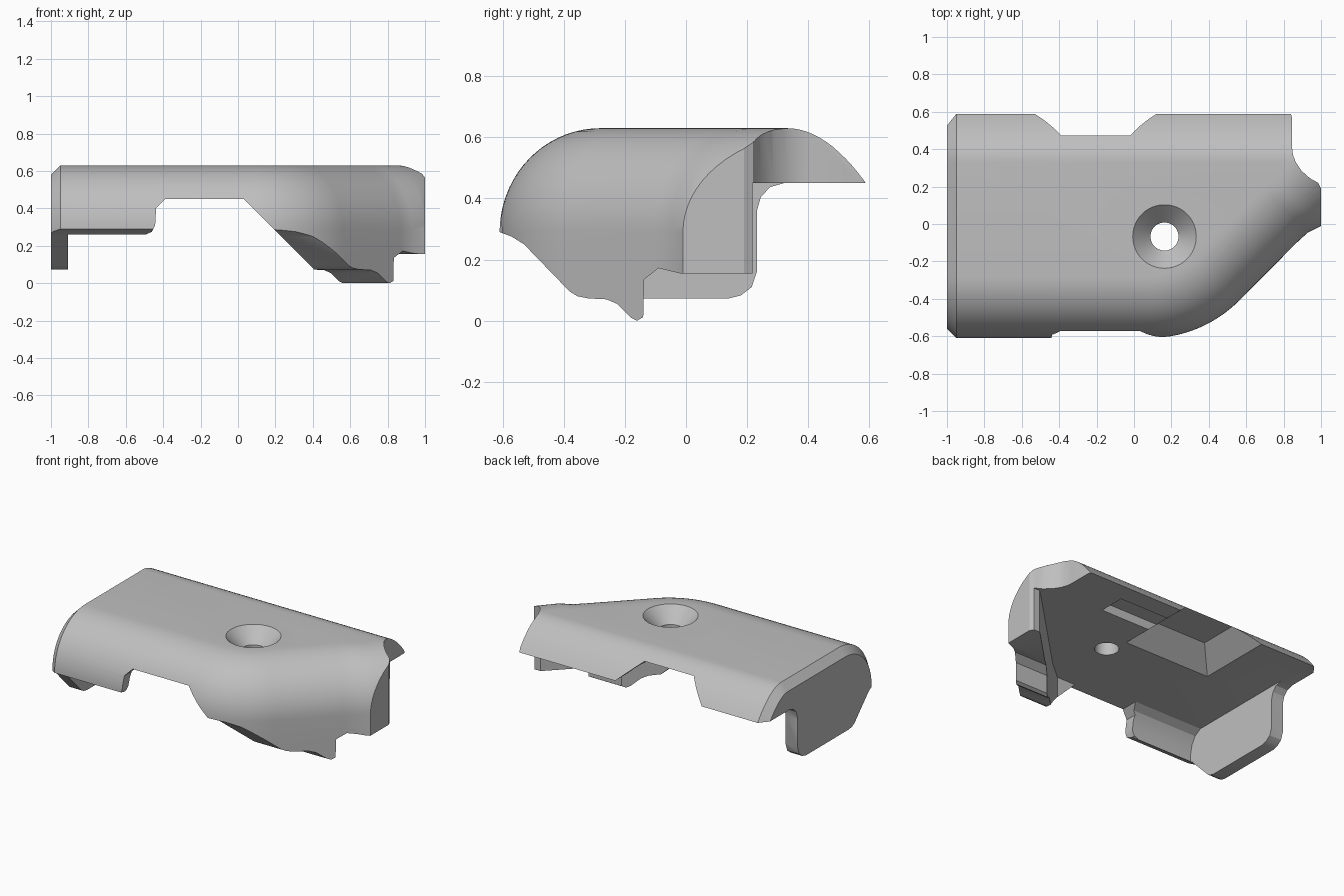
import bpy, bmesh
from math import sin, cos, pi, sqrt, radians

cube = bpy.data.objects.get("Cube")
if cube:
    bpy.data.objects.remove(cube)

grey = bpy.data.materials.new("neutral_grey")
grey.use_nodes = True
tone = (0.52, 0.52, 0.52, 1)
grey.diffuse_color = tone
grey.node_tree.nodes["Principled BSDF"].inputs["Base Color"].default_value = tone


def finish(name, bm):
    bmesh.ops.recalc_face_normals(bm, faces=bm.faces)
    mesh = bpy.data.meshes.new(name)
    bm.to_mesh(mesh)
    bm.free()
    mesh.materials.append(grey)
    ob = bpy.data.objects.new(name, mesh)
    bpy.context.collection.objects.link(ob)
    return ob


def loft(name, rings):
    """Closed solid through rings of equal length."""
    bm = bmesh.new()
    rows = [[bm.verts.new(p) for p in ring] for ring in rings]
    n = len(rows[0])
    for a, b in zip(rows, rows[1:]):
        for i in range(n):
            j = (i + 1) % n
            bm.faces.new((a[i], a[j], b[j], b[i]))
    bm.faces.new(rows[0])
    bm.faces.new(rows[-1])
    return finish(name, bm)


def prism(name, pts, axis, lo, hi):
    """Extrude a 2D outline along one axis."""
    place = {"x": lambda p, t: (t, p[0], p[1]),
             "y": lambda p, t: (p[0], t, p[1]),
             "z": lambda p, t: (p[0], p[1], t)}[axis]
    return loft(name, [[place(p, t) for p in pts] for t in (lo, hi)])


# Outer shell: rounded front that bends 45 degrees, sloping back, bevelled end
LOW, TOP, ROUND, BEVEL = 0.29, 0.63, 0.33, 0.05
DIAG = 0.97
path = [((-0.95, -0.61), 0)]
R, START = 0.68, 0.08
for i in range(17):
    a = pi / 4 * i / 16
    path.append(((START + R * sin(a), -0.61 + R * (1 - cos(a))), a))
path += [((0.87, -0.1), pi / 4), ((0.93, -0.045), pi / 4), ((1.0, -0.01), pi / 4)]


def back_y(z):
    return min(0.61 - 1.08 * (z - 0.45), 0.33 + 0.61 * sqrt(max(TOP - z, 0)))


STEPS = 18
levels = [(-0.1, 0, 0)]
for i in range(STEPS + 1):
    t = pi / 2 * i / STEPS
    levels.append((LOW + (TOP - LOW) * sin(t), ROUND * (1 - cos(t)), t))

bm = bmesh.new()
rows = []
for z, d, t in levels:
    yb = back_y(z)
    tilt = pi / 4 if z < 0.57 else pi / 4 + pi / 4 * (z - 0.57) / 0.06
    ring = [(-1, yb - BEVEL * cos(tilt), z - BEVEL * sin(tilt)),
            (-1, -0.61 + d + BEVEL * cos(t), z - BEVEL * sin(t))]
    ring += [(p[0] - d * sin(a), p[1] + d * cos(a), z) for p, a in path]
    ring += [(yb + DIAG - d * sqrt(2), yb, z), (-0.95, yb, z)]
    rows.append([bm.verts.new(p) for p in ring])
for a, b in zip(rows, rows[1:]):
    for i in range(len(a)):
        j = (i + 1) % len(a)
        bm.faces.new((a[i], a[j], b[j], b[i]))
for row in (rows[0], rows[-1]):
    bm.faces.new((row[0], row[1], row[2], row[-1]))
    bm.faces.new(row[2:])
cover = finish("cover_shell", bm)

cutters = []

# Plan outline of the nose and rear corner
cutters.append(prism("nose_outline_cutter", [
    (1, -0.9), (1, 0.19), (0.985, 0.22), (0.94, 0.245), (0.895, 0.285), (0.865, 0.33),
    (0.85, 0.37), (0.845, 0.41), (0.845, 0.57), (0.835, 0.6), (0.815, 0.615),
    (0.8, 0.9), (2.5, 0.9), (2.5, -0.9)], "z", -0.5, 1))

# Hanging end plate
cutters.append(prism("end_plate_cutter", [
    (-0.9, 0.29), (-0.61, 0.29), (-0.57, 0.275), (-0.53, 0.25), (-0.38, 0.095),
    (-0.355, 0.08), (-0.32, 0.073), (0.14, 0.073), (0.18, 0.083), (0.215, 0.11),
    (0.232, 0.16), (0.232, 0.36), (0.245, 0.405), (0.275, 0.437), (0.32, 0.45),
    (1.5, 0.45), (1.5, -0.4), (-0.9, -0.4)], "x", -1.3, -0.91))

# Hollow behind the front skirt
cutters.append(prism("skirt_hollow_cutter", [
    (-0.545, -0.4), (-0.545, 0.3), (-0.53, 0.37), (-0.5, 0.42), (-0.45, 0.45),
    (1.5, 0.45), (1.5, -0.4)], "x", -0.91, 0.05))

# Hollow behind the slanted wall
cutters.append(prism("wall_hollow_cutter", [
    (0, 1.5), (0, -0.53), (0.17, -0.53), (0.3, -0.42), (0.91, 0.19), (0.94, 0.218),
    (2.4, 0.218), (2.4, 1.5)], "z", -0.4, 0.45))

# Opening in the front between skirt and wall
cutters.append(prism("front_opening_cutter", [
    (-0.5, -0.4), (-0.49, 0.262), (-0.46, 0.275), (-0.443, 0.31), (-0.438, 0.4),
    (-0.39, 0.45), (0.03, 0.45), (0.405, 0.075), (0.405, -0.4)], "y", -1.2, 1.2))

# Lower edge of the skirt, wall and nose
cutters.append(prism("lower_edge_cutter", [
    (-1, 0.29), (-0.61, 0.29), (-0.57, 0.275), (-0.53, 0.25), (-0.38, 0.095),
    (-0.355, 0.08), (-0.32, 0.073), (-0.26, 0.07), (-0.225, 0.055), (-0.18, 0.01),
    (-0.16, 0), (-0.14, 0.012), (-0.137, 0.135), (-0.09, 0.172), (-0.02, 0.155),
    (0.6, 0.155), (0.6, -0.5), (-1, -0.5)], "x", -0.91, 2.6))

# Sloping pocket in the back of the underside
rings = []
for z in (0.4, 0.575):
    s = 1.12 * (z - 0.45)
    x0, x1, y0 = -0.53 + s, 0.12 - s, 0.07 + s
    rings.append([(x0, y0, z), (x1, y0, z), (x1, 1.2, z), (x0, 1.2, z)])
cutters.append(loft("pocket_cutter", rings))

# Shallow slot beside the pocket
cutters.append(prism("slot_cutter", [
    (0, 0.28), (0.49, 0.28), (0.49, 0.46), (0, 0.46)], "z", 0.38, 0.51))

# Countersunk screw hole
rings = []
for z, r in ((0.3, 0.075), (0.535, 0.075), (TOP, 0.17), (0.73, 0.27)):
    rings.append([(0.163 + r * cos(2 * pi * k / 48), -0.067 + r * sin(2 * pi * k / 48), z)
                  for k in range(48)])
cutters.append(loft("screw_hole_cutter", rings))

# Apply every cut, then remove the helpers
bpy.ops.object.select_all(action="DESELECT")
bpy.context.view_layer.objects.active = cover
cover.select_set(True)
for cutter in cutters:
    cutter.hide_render = True
    mod = cover.modifiers.new(cutter.name, "BOOLEAN")
    mod.operation = "DIFFERENCE"
    mod.solver = "EXACT"
    mod.object = cutter
    bpy.ops.object.modifier_apply(modifier=mod.name)
    bpy.data.objects.remove(cutter)

bpy.ops.object.shade_smooth_by_angle(angle=radians(25))
